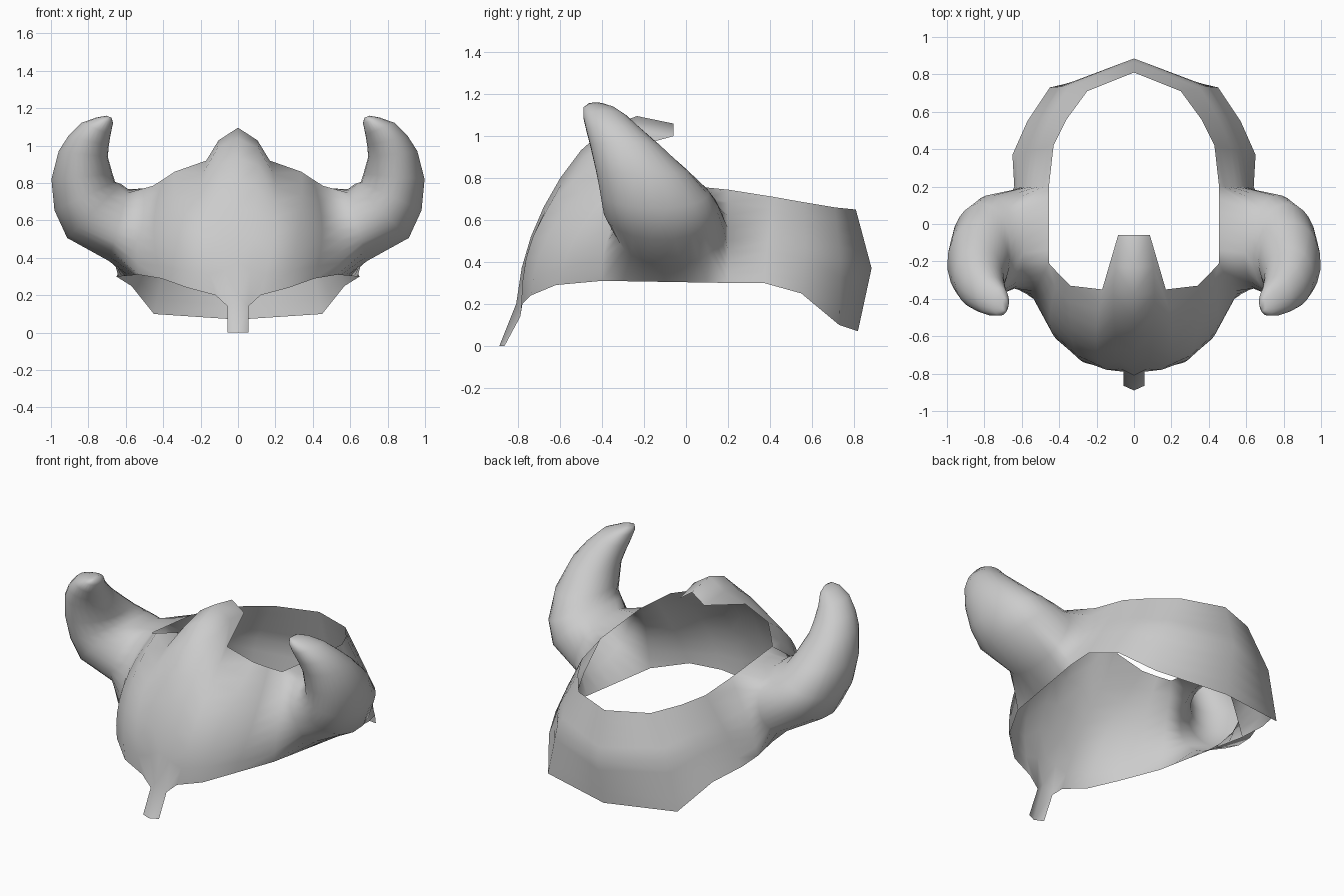
import bpy
import bmesh
from math import atan2, cos, radians, sin
from mathutils import Vector

ROWS = 8          # faces from lower rim to upper rim
HORN_COLS = 6     # shell columns left open under each horn

if "Cube" in bpy.data.objects:
    bpy.data.objects.remove(bpy.data.objects["Cube"])


def make_material(name, colour):
    mat = bpy.data.materials.new(name)
    mat.use_nodes = True
    mat.diffuse_color = colour
    mat.node_tree.nodes["Principled BSDF"].inputs["Base Color"].default_value = colour
    return mat


def curve_point(points, t):
    """Point on the smooth curve through evenly spaced control points."""
    s = t * (len(points) - 1)
    total = Vector((0, 0, 0))
    for i, p in enumerate(points):
        weight = 1.0
        for j in range(len(points)):
            if j != i:
                weight *= (s - j) / (i - j)
        total += Vector(p) * weight
    return total


def folded_point(points, t):
    """Point on the straight segments between the control points."""
    s = t * (len(points) - 1)
    i = min(int(s), len(points) - 2)
    return Vector(points[i]).lerp(Vector(points[i + 1]), s - i)


def skin(bm, lower, upper, closed=False):
    """Quads between two matching rows of vertices."""
    n = len(lower)
    for i in range(n if closed else n - 1):
        k = (i + 1) % n
        bm.faces.new((lower[i], lower[k], upper[k], upper[i]))


# Ribs of the half shell, each from lower rim to upper rim
front_ribs = [
    [(0, -.81, .2), (0, -.74, .52), (0, -.6, .8), (0, -.38, 1.04), (0, -.06, 1.06)],
    [(.055, -.79, .14), (.08, -.735, .5), (.1, -.59, .78), (.11, -.37, .985),
     (.085, -.06, 1)],
    [(.12, -.78, .2), (.2, -.685, .61), (.17, -.35, .92)],
    [(.27, -.74, .24), (.33, -.62, .59), (.34, -.33, .86)],
    [(.41, -.62, .29), (.45, -.5, .56), (.4, -.27, .82)],
    [(.53, -.4, .31), (.53, -.36, .55), (.455, -.21, .785)],
]
back_ribs = [
    [(.64, .2, .3), (.57, .2, .5), (.455, .2, .745)],
    [(.65, .37, .3), (.55, .39, .5), (.43, .42, .71)],
    [(.57, .55, .25), (.48, .57, .47), (.36, .56, .685)],
    [(.45, .73, .1), (.385, .735, .41), (.25, .71, .66)],
    [(0, .82, .07), (0, .885, .37), (0, .81, .65)],
]

# Horn rings: centre, half height, half depth, turn of the axis upward
horn_rings = [
    ((.64, -.08, .575), .2, .265, 15),
    ((.77, -.12, .65), .205, .275, 45),
    ((.82, -.15, .73), .18, .26, 65),
    ((.835, -.21, .835), .165, .22, 85),
    ((.828, -.29, .955), .133, .167, 97),
    ((.8, -.34, 1.025), .112, .135, 103),
    ((.76, -.385, 1.09), .085, .105, 112),
    ((.714, -.415, 1.135), .048, .075, 108),
    ((.69, -.43, 1.155), .015, .035, 110),
]


def build_shell(bm):
    def rib_vertices(rib, point_at):
        return [bm.verts.new(point_at(rib, r / ROWS)) for r in range(ROWS + 1)]

    front = [rib_vertices(rib, curve_point) for rib in front_ribs]
    back = [rib_vertices(rib, folded_point) for rib in back_ribs]
    for part in (front, back):
        for a, b in zip(part, part[1:]):
            for r in range(ROWS):
                bm.faces.new((a[r], b[r], b[r + 1], a[r + 1]))

    # Rim vertices over and under the horn opening
    def rim(row):
        a, b = front[-1][row].co, back[0][row].co
        return [bm.verts.new(a.lerp(b, i / HORN_COLS)) for i in range(1, HORN_COLS)]

    opening = front[-1][:1] + rim(0) + back[0] + rim(ROWS)[::-1] + front[-1][:0:-1]
    return front, opening


def build_nose_guard(bm, front):
    tip = [bm.verts.new(p) for p in ((0, -.89, 0), (.055, -.865, 0))]
    skin(bm, tip, [front[0][0], front[1][0]])


def build_horn(bm, opening):
    centre = sum((v.co for v in opening), Vector()) / len(opening)
    angles = [atan2((v.co.z - centre.z) / .24, (v.co.y - centre.y) / .27)
              for v in opening]
    previous = opening
    for middle, height, depth, turn in horn_rings:
        up = Vector((-sin(radians(turn)), 0, cos(radians(turn))))
        side = Vector((0, 1, 0))
        ring = [bm.verts.new(Vector(middle) + side * depth * cos(a) + up * height * sin(a))
                for a in angles]
        skin(bm, previous, ring, closed=True)
        previous = ring
    bm.faces.new(previous)


# Half of the helmet, with the horn growing smoothly out of the shell
bm = bmesh.new()
front, opening = build_shell(bm)
build_nose_guard(bm, front)
build_horn(bm, opening)
for face in bm.faces:
    face.smooth = True
mesh = bpy.data.meshes.new("horned_helmet")
bm.to_mesh(mesh)
bm.free()
mesh.materials.append(make_material("plain grey", (.6, .6, .6, 1)))

helmet = bpy.data.objects.new("horned_helmet", mesh)
bpy.context.collection.objects.link(helmet)

# The other half
mirror = helmet.modifiers.new("Mirror", "MIRROR")
mirror.use_axis[0] = True
mirror.use_mirror_merge = True
mirror.merge_threshold = .001
